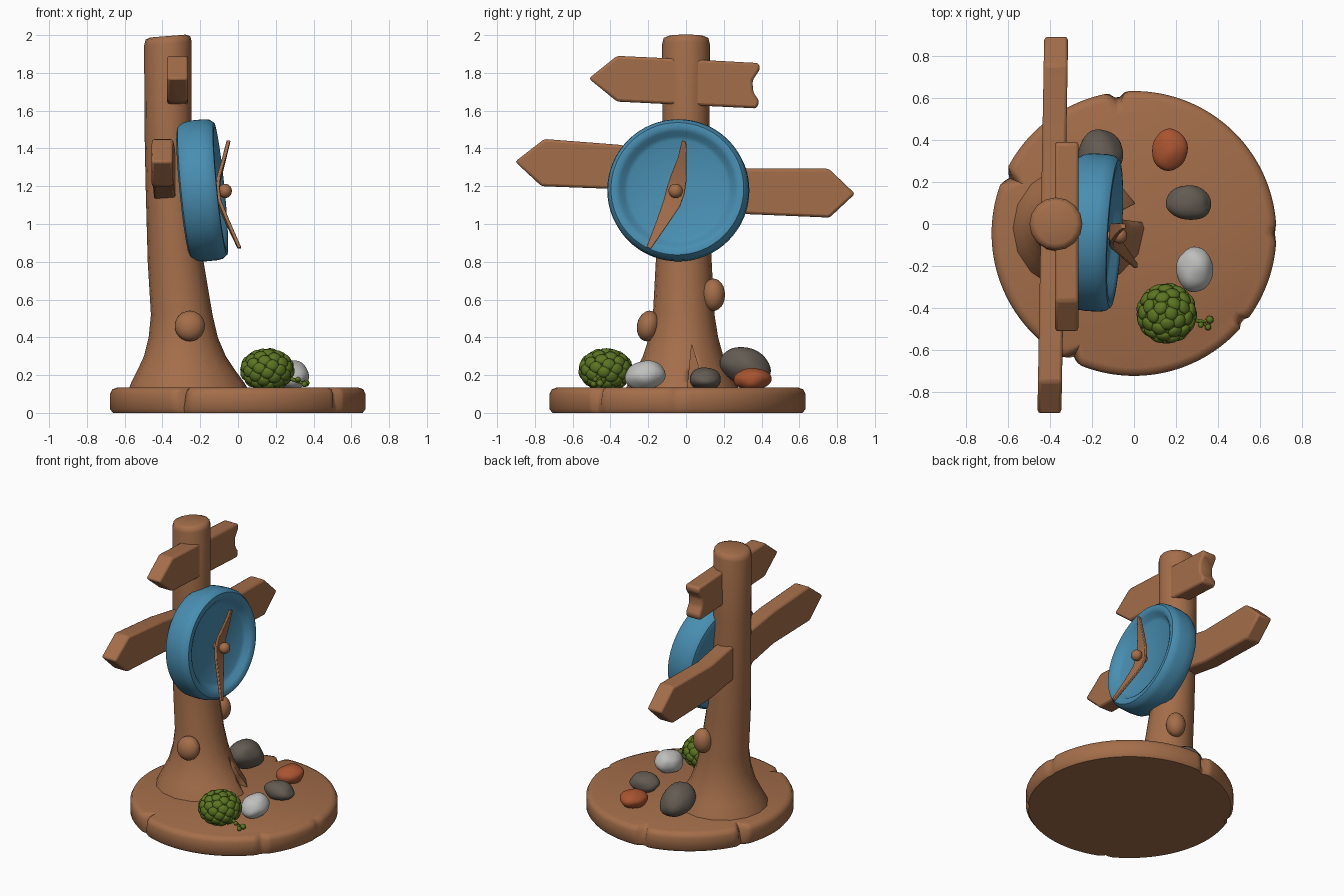
import bpy, bmesh, math
from mathutils import Vector, Matrix, Euler, noise

if "Cube" in bpy.data.objects:
    bpy.data.objects.remove(bpy.data.objects["Cube"])


def mat(name, r, g, b):
    m = bpy.data.materials.new(name)
    m.diffuse_color = (r, g, b, 1)
    m.use_nodes = True
    m.node_tree.nodes["Principled BSDF"].inputs["Base Color"].default_value = m.diffuse_color
    return m


WOOD = mat("brown wood", 0.37, 0.155, 0.068)
BLUE = mat("blue enamel", 0.065, 0.27, 0.44)
GREEN = mat("leaf green", 0.105, 0.175, 0.016)
GREY = mat("dark grey stone", 0.125, 0.105, 0.085)
PALE = mat("pale stone", 0.52, 0.52, 0.51)
RUST = mat("rust stone", 0.40, 0.09, 0.03)


def finish(name, bm, material, angle=40, bevel=0):
    bmesh.ops.recalc_face_normals(bm, faces=bm.faces)
    me = bpy.data.meshes.new(name)
    bm.to_mesh(me)
    bm.free()
    ob = bpy.data.objects.new(name, me)
    bpy.context.collection.objects.link(ob)
    me.materials.append(material)
    bpy.ops.object.select_all(action='DESELECT')
    bpy.context.view_layer.objects.active = ob
    ob.select_set(True)
    bpy.ops.object.shade_smooth_by_angle(angle=math.radians(angle))
    if bevel:
        b = ob.modifiers.new("bevel", 'BEVEL')
        b.width, b.segments = bevel, 2
        b.limit_method = 'ANGLE'
    return ob


def loft(rings):
    """Skin closed rings of points and cap both ends."""
    bm = bmesh.new()
    vs = [[bm.verts.new(p) for p in ring] for ring in rings]
    n = len(vs[0])
    for a, b in zip(vs, vs[1:]):
        for i in range(n):
            j = (i + 1) % n
            bm.faces.new((a[i], a[j], b[j], b[i]))
    bm.faces.new(vs[0][::-1])
    bm.faces.new(vs[-1])
    return bm


def ball(bm, loc, radii, rot=None, sub=3, lumpy=0.0):
    rot = rot or Matrix.Identity(4)
    m = Matrix.Translation(loc) @ rot @ Matrix.Diagonal((*radii, 1))
    vs = bmesh.ops.create_icosphere(bm, subdivisions=sub, radius=1)["verts"]
    for v in vs:
        k = 1 + lumpy * noise.noise(v.co * 1.1 + Vector(loc) * 9)
        v.co = m @ (v.co * k)


def tube(bm, a, b, r):
    a, b = Vector(a), Vector(b)
    d = b - a
    m = Matrix.Translation((a + b) / 2) @ d.to_track_quat('Z', 'Y').to_matrix().to_4x4()
    bmesh.ops.create_cone(bm, cap_ends=True, segments=10, radius1=r, radius2=r,
                          depth=d.length, matrix=m)


# Round base with split notches in its rim
NOTCHES = [(97, 3.5, 0.085), (156, 3.5, 0.07), (244, 3, 0.06), (321, 3, 0.05), (0, 4, 0.018)]


def base_ring(z, inset, depth):
    pts = []
    for i in range(180):
        deg = i * 2
        r = 0.677 - inset
        for at, half, cut in NOTCHES:
            off = abs((deg - at + 180) % 360 - 180)
            r -= depth * cut * max(0, 1 - off / half)
        a = math.radians(deg)
        pts.append((r * math.cos(a), -0.045 + r * math.sin(a), z))
    return pts


finish("round_base", loft([base_ring(0, 0.015, 0.3), base_ring(0.02, 0, 0.4),
                           base_ring(0.10, 0, 0.8), base_ring(0.125, 0.012, 1),
                           base_ring(0.135, 0.04, 1)]), WOOD, 50)

# Trunk post with a flared foot: z, centre x, centre y, radius
TRUNK = [(0.10, -0.28, -0.02, 0.31), (0.16, -0.28, -0.02, 0.285), (0.22, -0.283, -0.018, 0.252),
         (0.30, -0.285, -0.015, 0.213), (0.40, -0.29, -0.013, 0.183), (0.52, -0.298, -0.012, 0.163),
         (0.80, -0.33, -0.012, 0.148), (1.20, -0.355, -0.005, 0.134), (1.50, -0.37, 0, 0.125),
         (1.955, -0.371, 0, 0.126), (1.985, -0.371, 0, 0.118), (1.995, -0.371, 0, 0.095)]


def trunk_ring(z, cx, cy, r):
    pts = []
    for i in range(16):
        a = math.tau * i / 16
        root = 0.04 * max(0, math.cos(a + 0.15)) ** 6 * max(0, 1 - (z - 0.1) / 0.25)
        lean = 0.08 * math.cos(a) * r if z > 1.9 else 0
        pts.append((cx + (r + root) * math.cos(a), cy + (r + root) * math.sin(a), z + lean))
    return pts


trunk = finish("trunk_post", loft([trunk_ring(*t) for t in TRUNK]), WOOD, 60)

# Split between the roots
cleft = finish("root_split_cutter", loft([[(x, 0.0, 0.05), (x, 0.125, 0.05), (x, 0.03, 0.36)]
                                          for x in (-0.11, 0.2)]), WOOD)
cleft.hide_render = True
cleft.hide_set(True)
cut = trunk.modifiers.new("root split", 'BOOLEAN')
cut.operation, cut.object, cut.solver = 'DIFFERENCE', cleft, 'EXACT'

# Knots on the trunk
bm = bmesh.new()
ball(bm, (-0.255, -0.20, 0.46), (0.08, 0.06, 0.082), Euler((-0.2, 0.2, 0)).to_matrix().to_4x4())
ball(bm, (-0.235, 0.145, 0.625), (0.065, 0.062, 0.086))
finish("trunk_knots", bm, WOOD)


# Sign boards: outline in (y, z), extruded along x
def board(name, outline, x, half, slant=0.0):
    rings = [[(x + s * half + slant * y, y, z) for y, z in outline] for s in (-1, 1)]
    finish(name, loft(rings), WOOD, 40, 0.014)


board("upper_sign", [(-0.515, 1.77), (-0.365, 1.648), (0.0, 1.63), (0.375, 1.612), (0.388, 1.65),
                     (0.355, 1.70), (0.352, 1.76), (0.392, 1.82), (0.385, 1.852),
                     (0.0, 1.873), (-0.365, 1.89)], -0.32, 0.056)
board("lower_sign", [(-0.905, 1.33), (-0.765, 1.20), (-0.36, 1.185), (0.0, 1.11), (0.33, 1.052),
                     (0.76, 1.034), (0.895, 1.16), (0.755, 1.293), (0.33, 1.293),
                     (0.0, 1.36), (-0.36, 1.42), (-0.75, 1.45)], -0.386, 0.057, 0.018)

# Dished blue dial, tipped slightly upward
axis = Vector((1, -0.06, 0.1)).normalized()
dial_m = Matrix.Translation((-0.19, -0.04, 1.177)) @ axis.to_track_quat('Z', 'Y').to_matrix().to_4x4()
DIAL = [(0.05, -0.1), (0.325, -0.1), (0.355, -0.09), (0.37, -0.065), (0.375, -0.02), (0.375, 0.045),
        (0.37, 0.075), (0.352, 0.098), (0.328, 0.1), (0.305, 0.088), (0.285, 0.062),
        (0.262, 0.05), (0.05, 0.045)]
bm = loft([[(r * math.cos(math.tau * i / 64), r * math.sin(math.tau * i / 64), h)
            for i in range(64)] for r, h in DIAL])
bm.transform(dial_m)
finish("blue_dial", bm, BLUE, 40)

# Bent pointer: x, y, z, half width
POINTER = [(-0.05, -0.01, 1.44, 0.011), (-0.075, -0.02, 1.34, 0.024), (-0.102, -0.04, 1.24, 0.042),
           (-0.108, -0.055, 1.175, 0.047), (-0.098, -0.075, 1.11, 0.044),
           (-0.055, -0.125, 1.01, 0.03), (0.008, -0.198, 0.872, 0.012)]
finish("pointer", loft([[(x - 0.01, y - w, z + w * 0.35), (x + 0.01, y - w, z + w * 0.35),
                         (x + 0.01, y + w, z - w * 0.35), (x - 0.01, y + w, z - w * 0.35)]
                        for x, y, z, w in POINTER]), WOOD, 35, 0.004)
bm = bmesh.new()
ball(bm, (-0.068, -0.055, 1.175), (0.036, 0.038, 0.038))
tube(bm, (-0.16, -0.055, 1.17), (-0.07, -0.055, 1.175), 0.02)
finish("pointer_hub", bm, WOOD)

# Stones
STONES = [("large_grey_stone", GREY, (-0.16, 0.32, 0.245), (0.105, 0.14, 0.095), (-0.45, 0, 0)),
          ("small_grey_stone", GREY, (0.26, 0.10, 0.178), (0.104, 0.086, 0.058), (0, 0, -0.1)),
          ("rust_stone", RUST, (0.17, 0.35, 0.178), (0.087, 0.098, 0.058), (0.1, 0, 0)),
          ("pale_stone", PALE, (0.287, -0.218, 0.198), (0.088, 0.105, 0.077), (0.2, 0, 0))]
for name, m, loc, radii, rot in STONES:
    bm = bmesh.new()
    ball(bm, loc, radii, Euler(rot).to_matrix().to_4x4(), 4, 0.12)
    finish(name, bm, m, 60)

# Bush: core covered with overlapping leaf pads on a spiral
bm = bmesh.new()
centre, size = Vector((0.155, -0.425, 0.228)), Vector((0.128, 0.128, 0.098))
ball(bm, centre, size)
COUNT = 62
for i in range(COUNT):
    h = 1 - 2 * (i + 0.5) / COUNT
    a = i * math.pi * (3 - math.sqrt(5))
    s = math.sqrt(1 - h * h)
    n = Vector((s * math.cos(a), s * math.sin(a), h))
    p = centre + Vector(n[k] * size[k] for k in range(3))
    ball(bm, p, (0.036, 0.032, 0.018), n.to_track_quat('Z', 'Y').to_matrix().to_4x4(), 2)
finish("leafy_bush", bm, GREEN, 60)

# Berry sprig beside the bush
bm = bmesh.new()
fork = (0.325, -0.465, 0.165)
tube(bm, (0.25, -0.45, 0.19), fork, 0.01)
for tip, r in (((0.36, -0.455, 0.157), 0.019), ((0.352, -0.49, 0.152), 0.016),
               ((0.318, -0.48, 0.178), 0.014)):
    tube(bm, fork, tip, 0.007)
    ball(bm, tip, (r, r, r), None, 2)
finish("berry_sprig", bm, GREEN, 60)
